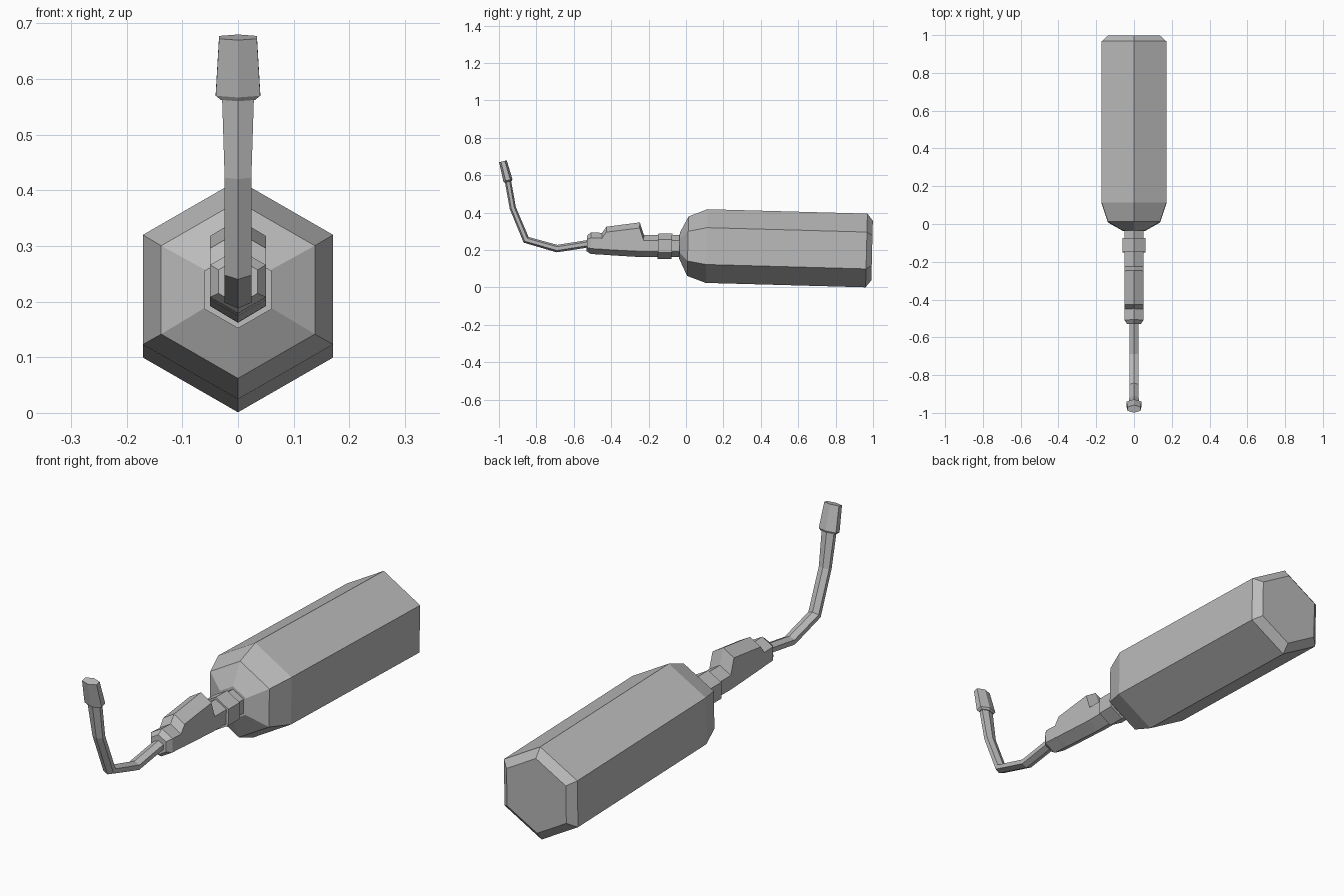
import bpy
import bmesh
from mathutils import Vector

cube = bpy.data.objects.get("Cube")
if cube:
    bpy.data.objects.remove(cube)

grey = bpy.data.materials.new("plain grey")
grey.use_nodes = True
colour = (0.5, 0.5, 0.5, 1)
grey.diffuse_color = colour
grey.node_tree.nodes["Principled BSDF"].inputs["Base Color"].default_value = colour


def hex_loft(name, stations, axis=None):
    """Loft six-sided rings: (y, z, half width, half depth[, rise of the top corner])."""
    bm = bmesh.new()
    rings = []
    for i, (y, z, w, d, *rise) in enumerate(stations):
        up = rise[0] if rise else d
        # ring faces along the path, averaged at the bends
        if axis:
            t = Vector(axis).normalized()
        else:
            pts = [Vector(s[:2]) for s in stations[max(i - 1, 0):i + 2]]
            t = sum(((b - a).normalized() for a, b in zip(pts, pts[1:])), Vector((0, 0)))
            t.normalize()
        corners = [(0, up), (w, up - d / 2), (w, -d / 2),
                   (0, -d), (-w, -d / 2), (-w, up - d / 2)]
        rings.append([bm.verts.new((x, y - t.y * n, z + t.x * n)) for x, n in corners])
    for a, b in zip(rings, rings[1:]):
        for k in range(6):
            j = (k + 1) % 6
            bm.faces.new((a[k], a[j], b[j], b[k]))
    bm.faces.new(rings[0])
    bm.faces.new(rings[-1])
    bmesh.ops.recalc_face_normals(bm, faces=bm.faces)
    mesh = bpy.data.meshes.new(name)
    bm.to_mesh(mesh)
    bm.free()
    mesh.materials.append(grey)
    obj = bpy.data.objects.new(name, mesh)
    bpy.context.scene.collection.objects.link(obj)
    return obj


# fuel cylinder, drooping slightly toward the back
hex_loft("gas_tank", [
    (-0.035, 0.223, 0.06, 0.069),
    (0.01, 0.221, 0.138, 0.159),
    (0.11, 0.2215, 0.171, 0.197),
    (0.965, 0.198, 0.171, 0.197),
    (0.995, 0.198, 0.138, 0.159)], axis=(1, -0.025))

# valve body with a raised hump, running back into the tank as the neck
hex_loft("valve_body", [
    (-0.53, 0.236, 0.035, 0.042),
    (-0.508, 0.237, 0.05, 0.058),
    (-0.45, 0.234, 0.05, 0.058),
    (-0.428, 0.232, 0.05, 0.058, 0.093),
    (-0.25, 0.223, 0.05, 0.06, 0.125),
    (-0.227, 0.222, 0.05, 0.06),
    (-0.02, 0.222, 0.05, 0.058)], axis=(1, -0.025))

# coupling nut around the neck
hex_loft("coupling_nut", [
    (-0.15, 0.221, 0.06, 0.069),
    (-0.075, 0.221, 0.06, 0.069)], axis=(1, -0.025))

# bent pipe from the nozzle down to the valve
hex_loft("burner_pipe", [
    (-0.954, 0.58, 0.029, 0.017),
    (-0.926, 0.425, 0.024, 0.017),
    (-0.855, 0.255, 0.024, 0.02),
    (-0.69, 0.208, 0.024, 0.02),
    (-0.51, 0.236, 0.024, 0.02)])

# flared burner tip
hex_loft("burner_tip", [
    (-0.979, 0.675, 0.034, 0.021),
    (-0.952, 0.573, 0.04, 0.025),
    (-0.951, 0.565, 0.031, 0.02)], axis=(0.25, -1))
